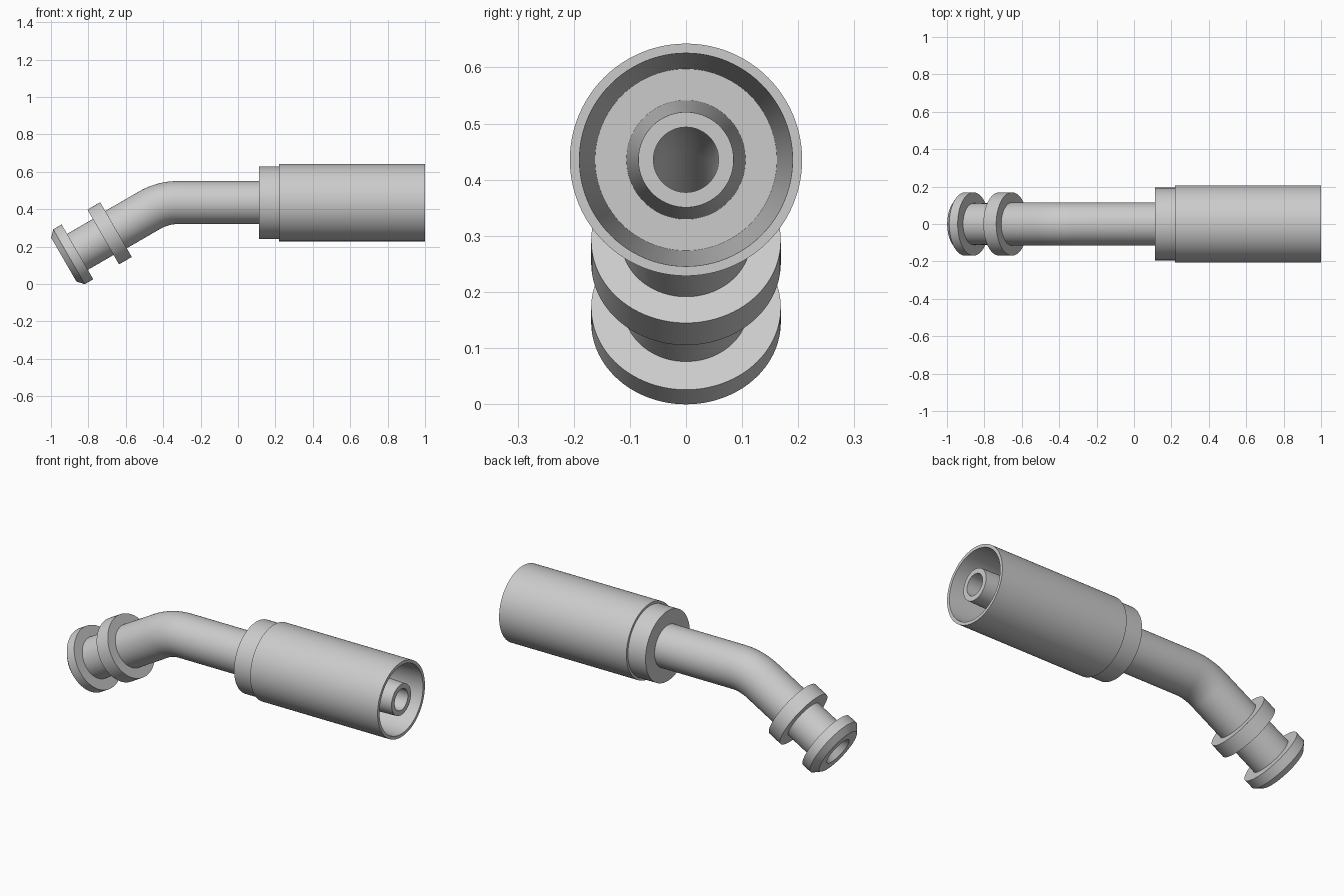
import bpy, bmesh
from math import pi, sin, cos, tan, radians
from mathutils import Vector

if "Cube" in bpy.data.objects:
    bpy.data.objects.remove(bpy.data.objects["Cube"])

SIDES = 96
BEND = radians(30)
R = 0.30                        # bend radius of the centre line
AXIS_Z = 0.4355
CORNER_X = -0.402               # where the two straight axes meet
T = R * tan(BEND / 2)
LEG = 0.611                     # front face to corner, along the tilted axis
S1 = LEG - T                    # bend start
S2 = S1 + R * BEND              # bend end
START = Vector((CORNER_X - LEG * cos(BEND), 0, AXIS_Z - LEG * sin(BEND)))


def along(x):
    """Path distance for a world x on the straight horizontal section."""
    return S2 + x - (CORNER_X + T)


def frame(s):
    """Centre point and slope of the centre line at path distance s."""
    if s <= S1:
        return START + Vector((cos(BEND), 0, sin(BEND))) * s, BEND
    if s < S2:
        a = BEND - (s - S1) / R
        return Vector((CORNER_X + T - R * sin(a), 0, AXIS_Z - R + R * cos(a))), a
    return Vector((CORNER_X + T + s - S2, 0, AXIS_Z)), 0.0


def sweep(name, profile):
    """Sweep a closed (distance, radius) profile round the bent centre line."""
    bm = bmesh.new()
    rings = []
    for s, r in profile:
        p, a = frame(s)
        up = Vector((-sin(a), 0, cos(a)))
        rings.append([bm.verts.new(p + up * (r * cos(t)) + Vector((0, r * sin(t), 0)))
                      for t in (2 * pi * i / SIDES for i in range(SIDES))])
    for k, a in enumerate(rings):
        b = rings[(k + 1) % len(rings)]
        for i in range(SIDES):
            j = (i + 1) % SIDES
            bm.faces.new((a[i], a[j], b[j], b[i]))
    bmesh.ops.recalc_face_normals(bm, faces=bm.faces)
    mesh = bpy.data.meshes.new(name)
    bm.to_mesh(mesh)
    bm.free()
    ob = bpy.data.objects.new(name, mesh)
    bpy.context.collection.objects.link(ob)
    bpy.ops.object.select_all(action='DESELECT')
    ob.select_set(True)
    bpy.context.view_layer.objects.active = ob
    bpy.ops.object.shade_smooth_by_angle(angle=radians(25))
    return ob


bend = [S1 + (S2 - S1) * i / 14 for i in range(15)]
TUBE, BORE, FLANGE = 0.115, 0.058, 0.169

# Bent stem: flanged head, collar, tube, tapered hose nipple and bore
outer = [(0, 0.08), (0, 0.135), (0.032, FLANGE), (0.084, FLANGE),
         (0.084, 0.111), (0.243, 0.111), (0.243, FLANGE), (0.322, FLANGE),
         (0.322, TUBE)]
outer += [(s, TUBE) for s in bend]
nipple = [(along(0.16), TUBE), (along(0.16), 0.106), (along(0.26), 0.106),
          (along(1.0), 0.085), (along(1.0), BORE)]
bore = [(s, BORE) for s in reversed(bend)] + [(0.04, BORE)]
sweep("bent_stem", outer + nipple + bore)

# Crimp ferrule: stepped shoulder and deep, slightly tapered socket
sweep("hose_ferrule", [(along(x), r) for x, r in (
    (0.112, 0.106), (0.112, 0.194), (0.22, 0.194), (0.22, 0.207),
    (1.0, 0.207), (1.0, 0.190), (0.26, 0.162), (0.26, 0.104))])
